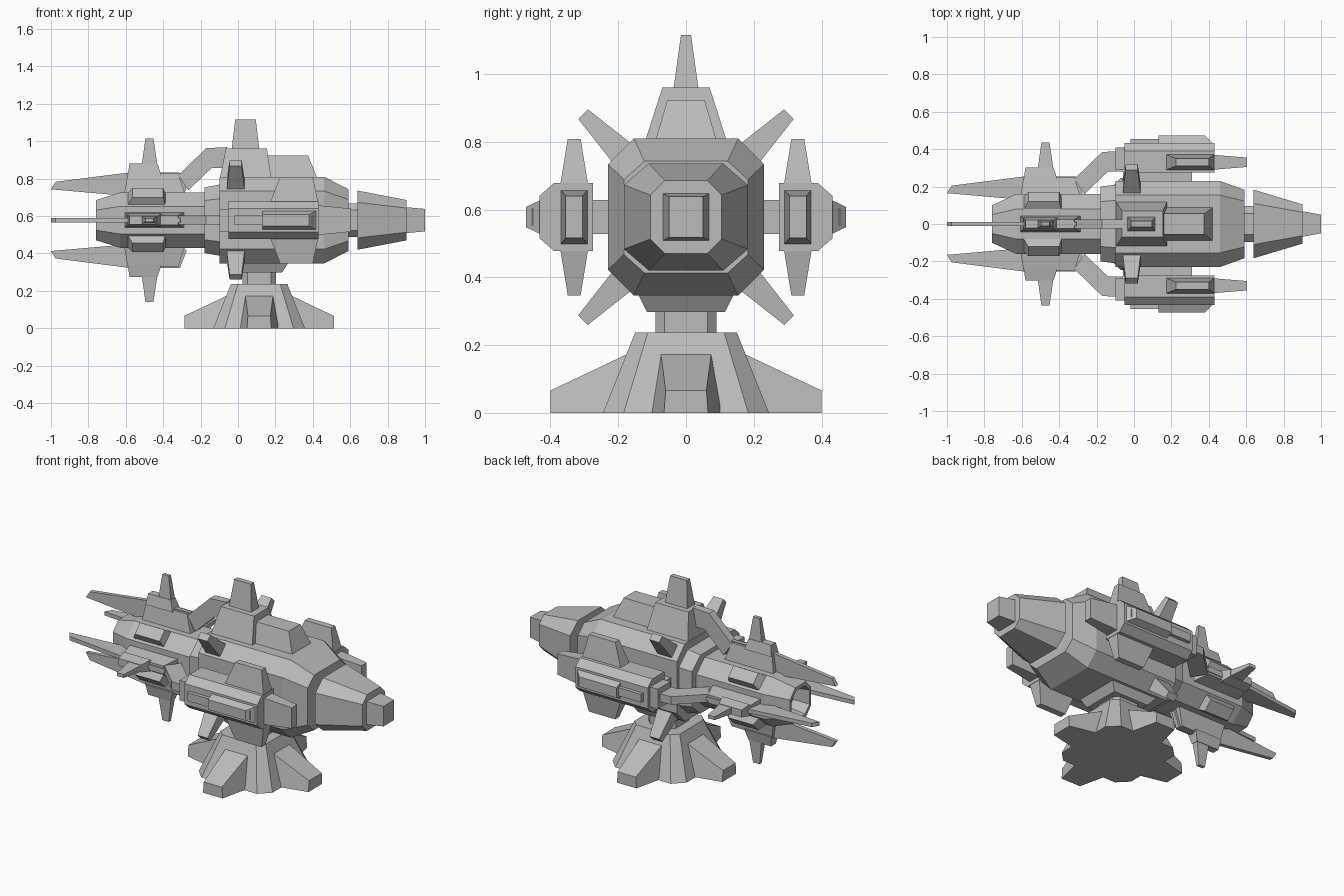
import bpy, bmesh
from math import radians
from mathutils import Matrix, Vector

if "Cube" in bpy.data.objects:
    bpy.data.objects.remove(bpy.data.objects["Cube"])

AXIS = 0.578          # height of the hull's long axis
STAND_X = 0.113       # centre of the stand

grey = bpy.data.materials.new("plain_grey")
grey.use_nodes = True
grey.diffuse_color = (0.5, 0.5, 0.5, 1)
grey.node_tree.nodes["Principled BSDF"].inputs["Base Color"].default_value = (0.5, 0.5, 0.5, 1)


def loft(name, rings, matrix=Matrix()):
    """Skin a list of equal-sized point rings and cap both ends."""
    bm = bmesh.new()
    loops = [[bm.verts.new(matrix @ Vector(p)) for p in ring] for ring in rings]
    n = len(loops[0])
    for a, b in zip(loops, loops[1:]):
        for i in range(n):
            j = (i + 1) % n
            bm.faces.new((a[i], a[j], b[j], b[i]))
    bm.faces.new(loops[0])
    bm.faces.new(loops[-1])
    bmesh.ops.recalc_face_normals(bm, faces=bm.faces)
    mesh = bpy.data.meshes.new(name)
    bm.to_mesh(mesh)
    bm.free()
    mesh.materials.append(grey)
    obj = bpy.data.objects.new(name, mesh)
    bpy.context.collection.objects.link(obj)
    return obj


def around(angle=0, y=0):
    """Turn a part about the hull axis, or about an axis shifted sideways."""
    return Matrix.Translation((0, y, AXIS)) @ Matrix.Rotation(radians(angle), 4, 'X')


def octagon(hu, hv, f):
    """Chamfered rectangle; f is the flat share of each side."""
    a, b = hu * f, hv * f
    return [(hu, -b), (hu, b), (a, hv), (-a, hv), (-hu, b), (-hu, -b), (-a, -hv), (a, -hv)]


def hull(name, stations, f):
    """Octagonal body along x from (x, half width, half height)."""
    loft(name, [[(x, u, v) for u, v in octagon(hy, hz, f)] for x, hy, hz in stations], around())


def frustum(name, low, high, matrix):
    """Tapered block between two (x0, x1, half width, height) rectangles."""
    loft(name, [[(a, -h, z), (b, -h, z), (b, h, z), (a, h, z)] for a, b, h, z in (low, high)], matrix)


def plate(name, outline, half, matrix):
    """Flat plate from an (x, height) outline."""
    loft(name, [[(x, s * half, z) for x, z in outline] for s in (-1, 1)], matrix)


# Hull sections, the rear one with a hollow nozzle
hull("rear_hull", [(-.66, .07, .07), (-.76, .085, .085), (-.76, .1, .107), (-.63, .16, .148),
                   (-.17, .16, .148)], .5)
hull("hull_collar", [(-.18, .2, .175), (-.1, .21, .19), (-.08, .21, .19)], .6)
hull("main_hull", [(-.1, .23, .232), (.46, .23, .232), (.59, .183, .165)], .67)
hull("nose_neck", [(.58, .095, .09), (.65, .095, .09)], .6)
hull("nose_cone", [(.64, .183, .158), (.9, .105, .108)], .6)
hull("nose_tip", [(.89, .07, .07), (1.0, .05, .06)], .999)

# Dorsal tower and keel
frustum("dorsal_block", (-.1, .18, .125, .21), (-.065, .155, .07, .382), around())
frustum("dorsal_step", (.1, .43, .095, .21), (.1, .375, .055, .345), around())
frustum("dorsal_tower", (-.035, .115, .038, .37), (-.015, .095, .015, .537), around())
frustum("keel", (-.05, .275, .145, .22), (0, .235, .115, .28), around(180, 0))

# Four tail wings with spikes, and four chamfer blocks and diagonal fins
for k, side in enumerate(("top", "right", "bottom", "left")):
    m = around(90 * k)
    plate(f"{side}_wing", [(-1, .165), (-.975, .205), (-.58, .255), (-.31, .255), (-.275, .165),
                           (-.3, .13), (-.6, .13)], .012, m)
    frustum(f"{side}_wing_root", (-.61, -.28, .045, .13), (-.59, -.32, .025, .25), m)
    frustum(f"{side}_spike_base", (-.59, -.41, .035, .24), (-.58, -.43, .022, .303), m)
    frustum(f"{side}_spike", (-.515, -.43, .02, .29), (-.495, -.452, .01, .437), m)
    if side != "bottom":
        plate(f"{side}_wing_arm", [(-.32, .24), (-.17, .385), (-.06, .39), (-.06, .28),
                                   (-.14, .28), (-.265, .16)], .024, m)
    d = around(90 * k + 45)
    frustum(f"{side}_chamfer_block", (-.605, -.38, .055, .13), (-.565, -.4, .035, .207), d)
    frustum(f"{side}_diagonal_fin", (-.065, .04, .045, .22), (-.045, .02, .02, .43), d)

# Side pods
for side, s in (("left", 1), ("right", -1)):
    section = [(.275, -.1), (.39, -.1), (.433, -.062), (.433, .062), (.39, .1), (.275, .1)]
    loft(f"pod_{side}", [[(x, s * y, z) for y, z in section] for x in (-.05, .43)], around())
    out = around(-90 * s)
    frustum(f"pod_mount_{side}", (-.06, .31, .05, .2), (-.06, .31, .05, .28), out)
    frustum(f"pod_joint_{side}", (-.1, -.04, .06, .29), (-.1, -.04, .06, .41), out)
    frustum(f"pod_rail_{side}", (-.02, .4, .025, .42), (-.02, .4, .025, .455), out)
    frustum(f"pod_strip_{side}", (.13, .43, .055, .42), (.13, .38, .03, .472), out)
    for part, angle in (("upper", 0), ("lower", 180)):
        frustum(f"pod_{part}_fin_{side}", (.17, .43, .042, .09), (.225, .4, .019, .231),
                around(angle, s * .33))
    loft(f"pod_muzzle_{side}", [[(x, y, z) for y, z in ((-u, -v), (u, -v), (u, v), (-u, v))]
                                for x, u, v in ((.42, .04, .08), (.605, .025, .062))],
         around(0, s * .33))


# Stand: neck, sloped base and four feet
def upright(name, levels, f):
    loft(name, [[(STAND_X + u, v, z) for u, v in octagon(hx, hy, f)] for z, hx, hy in levels])


upright("stand_neck", [(.22, .09, .09), (.31, .09, .09)], .7)
upright("stand_base", [(0, .245, .245), (.238, .15, .15)], .75)
for k, side in enumerate(("left", "back", "right", "front")):
    turn = Matrix.Translation((STAND_X, 0, 0)) @ Matrix.Rotation(radians(90 * k), 4, 'Z')
    loft(f"foot_{side}", [[(r, -w, 0), (r, w, 0), (r, t, z), (r, -t, z)]
                          for r, w, t, z in ((.16, .12, .075, .18), (.4, .065, .06, .066))], turn)
